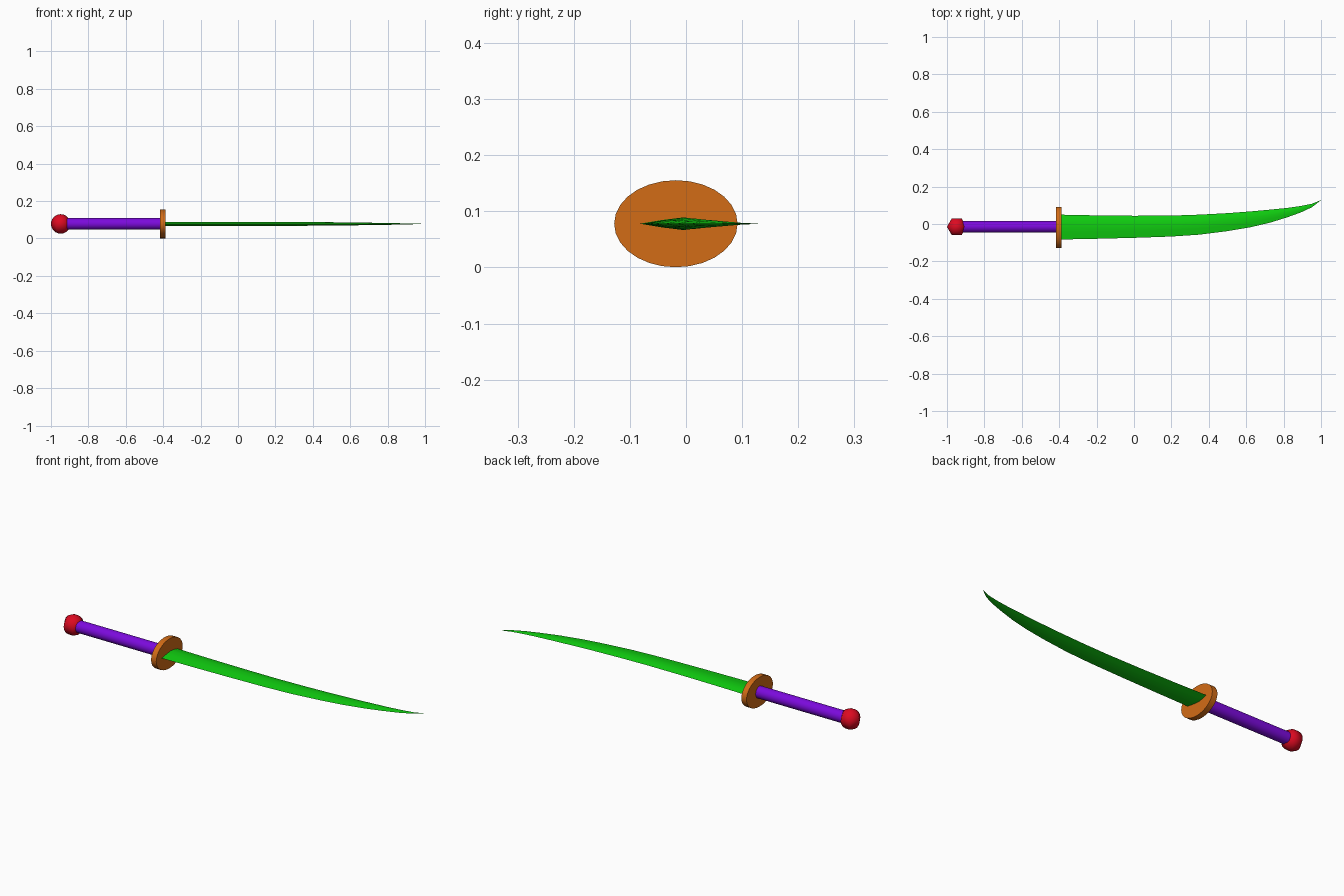
import bpy, bmesh, math

if "Cube" in bpy.data.objects:
    bpy.data.objects.remove(bpy.data.objects["Cube"])

ZC = 0.078   # height of the sword's axis


def finish(name, rings, color, angle=30):
    """Skin closed rings of points (in order) and cap both ends."""
    bm = bmesh.new()
    loops = [[bm.verts.new(p) for p in ring] for ring in rings]
    n = len(loops[0])
    for a, b in zip(loops, loops[1:]):
        for i in range(n):
            j = (i + 1) % n
            bm.faces.new((a[i], a[j], b[j], b[i]))
    bm.faces.new(loops[0][::-1])
    bm.faces.new(loops[-1])
    bmesh.ops.recalc_face_normals(bm, faces=bm.faces)
    me = bpy.data.meshes.new(name)
    bm.to_mesh(me)
    bm.free()
    ob = bpy.data.objects.new(name, me)
    bpy.context.collection.objects.link(ob)
    shade(ob, color, angle)


def shade(ob, color, angle):
    """Give an object its colour and smooth shading."""
    mat = bpy.data.materials.new(ob.name + "_color")
    mat.diffuse_color = (*color, 1)
    mat.use_nodes = True
    mat.node_tree.nodes["Principled BSDF"].inputs["Base Color"].default_value = mat.diffuse_color
    ob.data.materials.append(mat)
    bpy.ops.object.select_all(action='DESELECT')
    ob.select_set(True)
    bpy.context.view_layer.objects.active = ob
    bpy.ops.object.shade_smooth_by_angle(angle=math.radians(angle))


def ring_x(x, yc, ry, rz, n):
    return [(x, yc + ry * math.cos(2 * math.pi * i / n),
             ZC + rz * math.sin(2 * math.pi * i / n)) for i in range(n)]


# Grip and oval guard
finish("grip", [ring_x(x, -0.015, 0.031, 0.031, 24) for x in (-0.95, -0.40)],
       (0.2, 0.003, 0.72))
finish("guard", [ring_x(x, -0.018, 0.110, 0.0775, 28) for x in (-0.417, -0.387)],
       (0.65, 0.15, 0.008))

# Pommel: six-sided ball
bpy.ops.mesh.primitive_uv_sphere_add(segments=6, ring_count=12, radius=0.052,
                                     location=(-0.948, -0.015, ZC),
                                     rotation=(0, 0, math.pi / 2))
pommel = bpy.context.object
pommel.name = "pommel"
# put two corners on the x axis, whichever way the primitive starts
if max(abs(v.co.y) for v in pommel.data.vertices) < 0.05:
    pommel.rotation_euler.z = 0
shade(pommel, (0.72, 0.003, 0.015), 80)

# Curved blade: (x, edge y, spine y, half thickness)
stations = [(-0.40, -0.083, 0.050, 0.011), (-0.2, -0.079, 0.046, 0.011),
            (0.0, -0.074, 0.044, 0.011), (0.2, -0.067, 0.045, 0.011),
            (0.35, -0.057, 0.050, 0.010), (0.5, -0.038, 0.058, 0.009),
            (0.62, -0.018, 0.067, 0.0075), (0.73, 0.008, 0.077, 0.006),
            (0.82, 0.036, 0.086, 0.0045), (0.89, 0.061, 0.096, 0.003),
            (0.95, 0.089, 0.108, 0.0015), (1.0, 0.127, 0.128, 0.0003)]
half = [(0.3, 0.6), (0.58, 1), (0.8, 0.6)]
section = [(0, 0)] + half + [(1, 0)] + [(f, -t) for f, t in half[::-1]]
finish("blade", [[(x, y0 + (y1 - y0) * f, ZC + h * t) for f, t in section]
                 for x, y0, y1, h in stations], (0.005, 0.62, 0.005))
